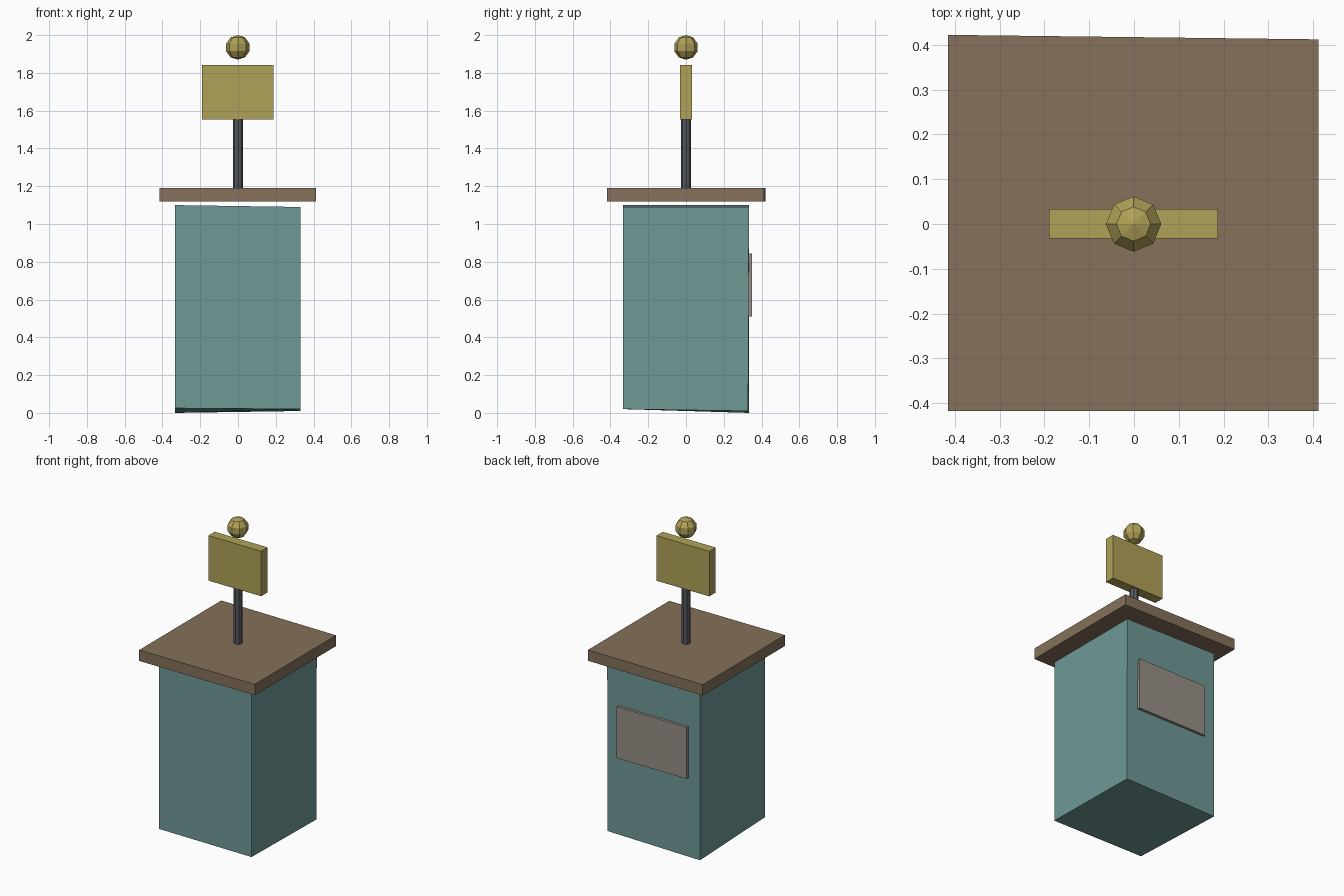
import bpy, bmesh
from mathutils import Matrix, Vector

if "Cube" in bpy.data.objects:
    bpy.data.objects.remove(bpy.data.objects["Cube"])


def finish(name, bm, color):
    bmesh.ops.recalc_face_normals(bm, faces=bm.faces)
    mesh = bpy.data.meshes.new(name)
    bm.to_mesh(mesh)
    bm.free()
    obj = bpy.data.objects.new(name, mesh)
    bpy.context.collection.objects.link(obj)
    mat = bpy.data.materials.get(color[0]) or bpy.data.materials.new(color[0])
    mat.diffuse_color = (*color[1], 1)
    mat.use_nodes = True
    mat.node_tree.nodes["Principled BSDF"].inputs["Base Color"].default_value = mat.diffuse_color
    mesh.materials.append(mat)
    return obj


def box(name, lo, hi, color, nudges=None):
    """Box from two corners; nudges shift single corners, keyed by (x, y, z) side signs."""
    bm = bmesh.new()
    bmesh.ops.create_cube(bm, size=2)
    for v in bm.verts:
        key = tuple(1 if c > 0 else -1 for c in v.co)
        v.co = Vector([h if k > 0 else l for k, l, h in zip(key, lo, hi)])
        v.co += Vector((nudges or {}).get(key, (0, 0, 0)))
    return finish(name, bm, color)


teal = ("teal_paint", (0.156, 0.319, 0.305))
brown = ("brown_wood", (0.235, 0.165, 0.102))
yellow = ("yellow_paint", (0.434, 0.361, 0.098))
dark = ("dark_metal", (0.09, 0.10, 0.11))
pale = ("pale_panel", (0.31, 0.28, 0.24))

# Slightly uneven stand body
box("stand_body", (-0.333, -0.333, 0.01), (0.33, 0.333, 1.09), teal, {
    (-1, -1, -1): (0, 0, 0.015), (1, -1, -1): (0, 0, 0.01),
    (-1, 1, -1): (0, 0, -0.01), (1, 1, -1): (0, -0.004, 0),
    (-1, -1, 1): (0, 0, 0.01), (-1, 1, 1): (0, 0, 0.01)})

# Overhanging top board
box("top_board", (-0.415, -0.417, 1.12), (0.412, 0.417, 1.19), brown, {
    (-1, 1, -1): (0, 0.005, 0), (-1, 1, 1): (0, 0.005, 0),
    (1, 1, -1): (0, -0.005, 0), (1, 1, 1): (0, -0.005, 0)})

# Panel on the back
box("back_panel", (-0.25, 0.32, 0.51), (0.25, 0.35, 0.843), pale)

# Sign post
bm = bmesh.new()
bmesh.ops.create_cone(bm, cap_ends=True, segments=8, radius1=0.027, radius2=0.027,
                      depth=0.40, matrix=Matrix.Translation((0, 0, 1.375)))
finish("sign_post", bm, dark)

# Sign board
box("sign_board", (-0.19, -0.032, 1.552), (0.188, 0.033, 1.843), yellow)

# Faceted ball floating above the sign
bm = bmesh.new()
bmesh.ops.create_uvsphere(bm, u_segments=8, v_segments=5, radius=0.065,
                          matrix=Matrix.Translation((-0.001, 0, 1.935)))
finish("top_ball", bm, yellow)
